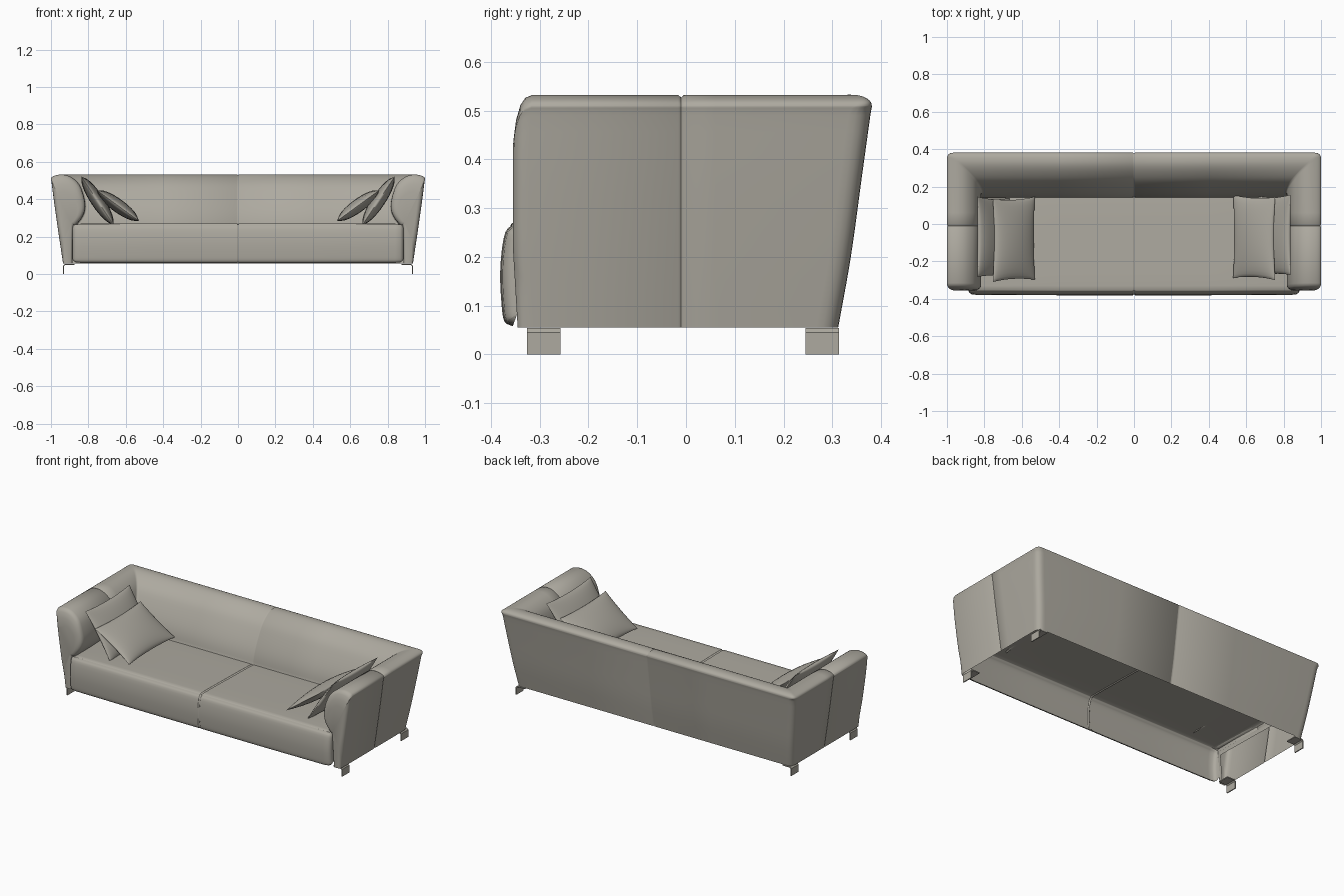
import bpy, bmesh, math
from mathutils import Vector

if "Cube" in bpy.data.objects:
    bpy.data.objects.remove(bpy.data.objects["Cube"])

fabric = bpy.data.materials.new("warm grey upholstery")
fabric.diffuse_color = (0.42, 0.40, 0.35, 1)
fabric.use_nodes = True
fabric.node_tree.nodes["Principled BSDF"].inputs["Base Color"].default_value = fabric.diffuse_color


def finish(name, bm, mirror=False, angle=40):
    bmesh.ops.recalc_face_normals(bm, faces=bm.faces)
    me = bpy.data.meshes.new(name)
    bm.to_mesh(me)
    bm.free()
    me.materials.append(fabric)
    ob = bpy.data.objects.new(name, me)
    bpy.context.collection.objects.link(ob)
    bpy.ops.object.select_all(action='DESELECT')
    ob.select_set(True)
    bpy.context.view_layer.objects.active = ob
    bpy.ops.object.shade_smooth_by_angle(angle=math.radians(angle))
    if mirror:
        m = ob.modifiers.new("mirror", 'MIRROR')
        m.use_clip = True
    return ob


def smooth(pts, n=3):
    """Catmull-Rom curve through 2D points, n steps per segment."""
    p = [Vector(q) for q in pts]
    p = [2 * p[0] - p[1]] + p + [2 * p[-1] - p[-2]]
    out = []
    for i in range(1, len(p) - 2):
        a, b, c, d = p[i - 1:i + 3]
        for k in range(n):
            t = k / n
            out.append(0.5 * (2 * b + (c - a) * t + (2 * a - 5 * b + 4 * c - d) * t ** 2
                              + (3 * b - a - 3 * c + d) * t ** 3))
    return out + [p[-2]]


def inset(prof, d):
    """Move a 2D profile to its left (inward) side."""
    out = []
    for i, q in enumerate(prof):
        t = (prof[min(i + 1, len(prof) - 1)] - prof[max(i - 1, 0)]).normalized()
        out.append(q + Vector((-t.y, t.x)) * d)
    return out


def loft(rows, keep=lambda s, i: True):
    bm = bmesh.new()
    vs = [[bm.verts.new(p) for p in r] for r in rows]
    for s in range(len(vs) - 1):
        for i in range(len(vs[0]) - 1):
            if keep(s, i):
                bm.faces.new((vs[s][i], vs[s + 1][i], vs[s + 1][i + 1], vs[s][i + 1]))
    return bm, vs


# Arms and back: one shell, arm section (x, z) mitred into back section (y, z)
arm = smooth([(.935, .055), (.957, .2), (.98, .36), (.997, .49), (1, .51), (.99, .522),
              (.965, .53), (.93, .531), (.89, .517), (.85, .48), (.826, .42), (.817, .36),
              (.83, .31), (.865, .262), (.88, .24), (.885, .055)])
back = smooth([(.312, .055), (.338, .2), (.36, .36), (.378, .49), (.381, .51), (.375, .522),
               (.355, .531), (.32, .531), (.28, .513), (.235, .475), (.2, .42), (.17, .36),
               (.152, .31), (.142, .262), (.14, .24), (.14, .055)])
N = len(arm)
rows = []
centre = Vector((.912, .3))
# rounded front end of the arm
for y, s in ((-.355, .4), (-.352, .22), (-.345, .09), (-.336, .025), (-.322, 0)):
    row = []
    for i, q in enumerate(arm):
        p = q.lerp(centre, s)
        z = q.y if i in (0, N - 1) else p.y
        row.append((p.x, y + .012 * max(0, abs(z - .32) - .1) / .2, z))
    rows.append(row)
front_rows = len(rows) - 1
# straight arm with a sewn seam
for y, d in ((-.016, 0), (-.01, .005), (-.004, 0), (.06, 0)):
    rows.append([(p.x, y, p.y) for p in inset(arm, d)])
# corner, rounded outside and crisp inside
for k in range(7):
    t = k / 6
    row = []
    for i, (a, b) in enumerate(zip(arm, back)):
        r = .045 if i < 9 else max(.012, .045 - .004 * (i - 9))
        x = a.x - r * t * t
        y = b.x - r * (1 - t) ** 2
        row.append((x, y, a.y + (b.y - a.y) * t))
    rows.append(row)
# back run with centre seam
for x, d in ((.4, 0), (.006, 0), (0, .005)):
    rows.append([(x, p.x, p.y) for p in inset(back, d)])
bm, vs = loft(rows, lambda s, i: i < N - 4 or s < front_rows)
bm.faces.new(vs[0])
finish("arms_and_back", bm, True)

# Seat: open-bottomed padded cover with centre seam and rounded ends
seat = smooth([(.2, .255), (.1, .262), (-.1, .267), (-.33, .271), (-.36, .263), (-.374, .238),
               (-.381, .17), (-.378, .1), (-.372, .067), (-.355, .058)])
rows = []
for x, d in ((0, .006), (.006, 0), (.4, 0), (.84, .002), (.868, .005), (.88, .013),
             (.885, .025), (.885, .05)):
    rows.append([(x, p.x, max(p.y, .058)) for p in inset(seat, d)])
bm, vs = loft(rows)
finish("seat", bm, True)


# Loose cushions: pinched pillow shapes leaning on each arm
def cushion(name, side, top, low, ymid, half_y, thick, twist):
    top, low = Vector(top), Vector(low)
    mid, u = (top + low) / 2, (top - low) / 2
    n = Vector((-u.y, u.x)).normalized()
    bm = bmesh.new()
    G = 16
    for face in (1, -1):
        g = []
        for i in range(G + 1):
            a = math.sin(math.pi * (i / G - .5))
            r = []
            for j in range(G + 1):
                b = math.sin(math.pi * (j / G - .5))
                h = face * thick * ((1 - a * a) * (1 - b * b)) ** .5
                p = mid + u * a * (1 - .07 * (1 - b * b)) + n * h
                y = ymid + half_y * b * (1 - .05 * (1 - a * a)) + twist * a
                r.append(bm.verts.new((side * p.x, y, p.y)))
            g.append(r)
        for i in range(G):
            for j in range(G):
                bm.faces.new((g[i][j], g[i + 1][j], g[i + 1][j + 1], g[i][j + 1]))
    bmesh.ops.remove_doubles(bm, verts=bm.verts, dist=1e-5)
    finish(name, bm, angle=60)


for side, label in ((-1, "left"), (1, "right")):
    dy = .01 if side > 0 else 0
    cushion(label + "_rear_cushion", side, (.838, .522), (.665, .262), -.072 + dy, .215, .036, .004)
    cushion(label + "_front_cushion", side, (.755, .448), (.53, .284), -.082 + dy, .222, .036, -.006)

# Feet: bent flat metal strips
strip = [(.875, .054), (.926, .054), (.935, .045), (.935, 0), (.929, 0), (.929, .042),
         (.923, .048), (.875, .048)]
for label, y0, y1 in (("front", -.326, -.257), ("rear", .245, .314)):
    bm = bmesh.new()
    f = bm.faces.new([bm.verts.new((x, y0, z)) for x, z in strip])
    ex = bmesh.ops.extrude_face_region(bm, geom=[f], use_keep_orig=True)
    bmesh.ops.translate(bm, vec=(0, y1 - y0, 0),
                        verts=[v for v in ex["geom"] if isinstance(v, bmesh.types.BMVert)])
    finish(label + "_feet", bm, True, 30)
